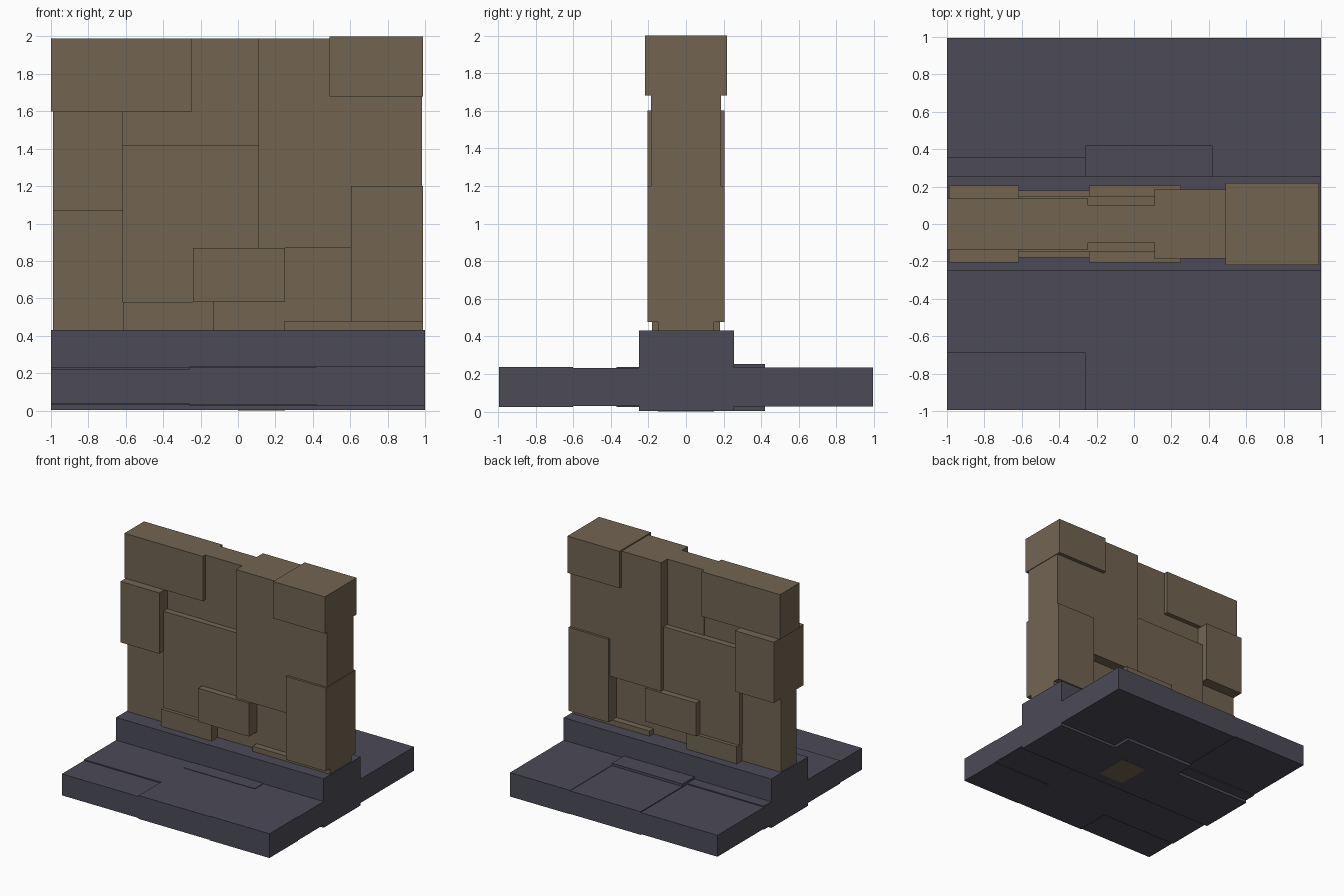
import bpy

if "Cube" in bpy.data.objects:
    bpy.data.objects.remove(bpy.data.objects["Cube"])


def material(name, rgb):
    m = bpy.data.materials.new(name)
    m.diffuse_color = (*rgb, 1)
    m.use_nodes = True
    m.node_tree.nodes["Principled BSDF"].inputs["Base Color"].default_value = m.diffuse_color
    return m


BROWN = material("brown stone", (0.168, 0.128, 0.083))
SLATE = material("dark slate", (0.072, 0.070, 0.096))


def box(name, x0, x1, y0, y1, z0, z1, mat):
    """Axis-aligned block from its limits."""
    bpy.ops.mesh.primitive_cube_add(size=1)
    o = bpy.context.object
    o.name = name
    for v in o.data.vertices:
        v.co = ((x0, x1)[v.co.x > 0], (y0, y1)[v.co.y > 0], (z0, z1)[v.co.z > 0])
    o.data.materials.append(mat)
    return o


# Wall stones: x range, z range, half thickness (same relief front and back)
stones = {
    "wall_core": (-0.98, 0.97, 0.40, 1.90, 0.095),
    "top_left_stone": (-1.00, -0.245, 1.60, 1.99, 0.135),
    "top_middle_stone": (-0.245, 0.11, 1.42, 1.99, 0.10),
    "tall_right_stone": (0.11, 0.985, 0.87, 1.99, 0.185),
    "top_right_stone": (0.49, 0.99, 1.68, 2.00, 0.218),
    "left_stone": (-0.99, -0.615, 1.07, 1.60, 0.205),
    "lower_left_stone": (-0.99, -0.615, 0.42, 1.07, 0.107),
    "centre_stone": (-0.62, 0.11, 0.58, 1.42, 0.15),
    "small_centre_stone": (-0.24, 0.25, 0.58, 0.87, 0.205),
    "bottom_left_stone": (-0.615, -0.13, 0.42, 0.58, 0.18),
    "right_stone": (0.605, 0.99, 0.475, 1.20, 0.205),
    "bottom_right_stone": (0.245, 0.99, 0.42, 0.475, 0.15),
}
for name, (x0, x1, z0, z1, h) in stones.items():
    box(name, x0, x1, -h, h, z0, z1, BROWN)

# Plinth under the wall
box("plinth", -1, 1, -0.25, 0.255, 0.004, 0.43, SLATE)

# Paving slabs with slightly different heights
E, L, R = 0.995, -0.26, 0.42
slabs = {
    "front_left_slab": (-1, L, -E, -0.69, 0.036, 0.223),
    "inner_left_slab": (-1, L, -0.69, -0.2, 0.029, 0.232),
    "front_middle_slab": (L, R, -E, -0.37, 0.029, 0.232),
    "inner_middle_slab": (L, R, -0.37, -0.2, 0.024, 0.236),
    "front_right_slab": (R, 1, -E, -0.60, 0.025, 0.236),
    "inner_right_slab": (R, 1, -0.60, -0.2, 0.029, 0.232),
    "back_left_slab": (-1, L, 0.355, E, 0.036, 0.223),
    "back_inner_left_slab": (-1, L, 0.2, 0.355, 0.028, 0.232),
    "back_raised_slab": (L, R, 0.2, 0.42, 0.004, 0.252),
    "back_middle_slab": (L, R, 0.42, E, 0.029, 0.230),
    "back_right_slab": (R, 1, 0.2, E, 0.026, 0.234),
}
for name, dims in slabs.items():
    box(name, *dims, SLATE)

# Wall foot showing through the underside
box("wall_foot", 0.0, 0.25, -0.15, 0.15, 0.0, 0.006, BROWN)
